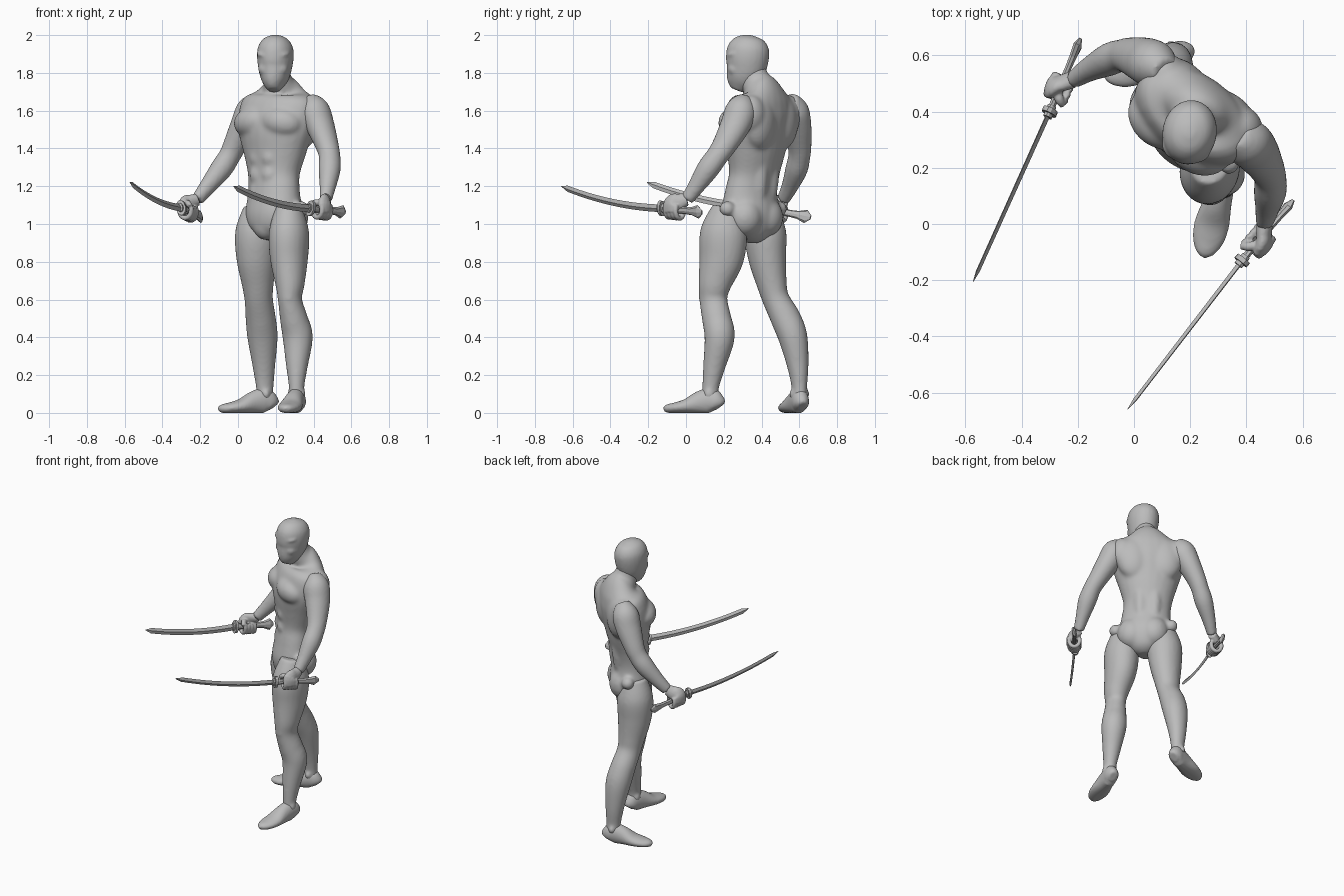
import bpy, bmesh, math
from mathutils import Vector, Matrix

if "Cube" in bpy.data.objects:
    bpy.data.objects.remove(bpy.data.objects["Cube"])

UP = Vector((0, 0, 1))
GREY = bpy.data.materials.new("plain_grey")
GREY.use_nodes = True
GREY.diffuse_color = (0.5, 0.5, 0.5, 1)
GREY.node_tree.nodes["Principled BSDF"].inputs["Base Color"].default_value = (0.5, 0.5, 0.5, 1)


def turn(angle):
    """Horizontal left-hand vector for a body part turned by angle degrees."""
    return Vector((math.cos(math.radians(angle)), math.sin(math.radians(angle)), 0))


def local(centre, angle, u, v, z):
    """Point u to the part's left and v to its front, at height z."""
    left = turn(angle)
    return Vector((centre[0], centre[1], z)) + left * u + turn(angle - 90) * v


def refine(rows, steps):
    """Catmull-Rom interpolation of every column."""
    if steps == 1:
        return rows
    out = []
    for i in range(len(rows) - 1):
        a, b, c, d = rows[max(i - 1, 0)], rows[i], rows[i + 1], rows[min(i + 2, len(rows) - 1)]
        for k in range(steps):
            t = k / steps
            out.append([q + 0.5 * t * (r - p + t * (2 * p - 5 * q + 4 * r - s + t * (3 * (q - r) + s - p)))
                        for p, q, r, s in zip(a, b, c, d)])
    return out + [rows[-1]]


def tube(bm, rows, side=None, n=24, steps=5):
    """Loft ovals; a row is x, y, z, half width, half depth and, without side, an angle."""
    rows = refine([list(r) for r in rows], steps)
    rings = []
    for i, r in enumerate(rows):
        t = (Vector(rows[min(i + 1, len(rows) - 1)][:3]) - Vector(rows[max(i - 1, 0)][:3])).normalized()
        s = side if side else turn(r[5])
        s = (s - t * s.dot(t)).normalized()
        f = t.cross(s)
        rings.append([bm.verts.new(Vector(r[:3]) + s * r[3] * math.cos(j * math.tau / n)
                                   + f * r[4] * math.sin(j * math.tau / n)) for j in range(n)])
    for a, b in zip(rings, rings[1:]):
        for j in range(n):
            bm.faces.new((a[j], a[(j + 1) % n], b[(j + 1) % n], b[j]))
    bm.faces.new(rings[0])
    bm.faces.new(rings[-1])


def blob(bm, centre, radii, angle=0, tilt=0):
    m = (Matrix.Translation(centre) @ Matrix.Rotation(math.radians(angle), 4, "Z")
         @ Matrix.Rotation(math.radians(tilt), 4, "Y") @ Matrix.Diagonal((*radii, 1)))
    bmesh.ops.create_icosphere(bm, subdivisions=3, radius=1, matrix=m)


def finish(bm, name, voxel=0.01, smooth=5):
    bmesh.ops.recalc_face_normals(bm, faces=bm.faces)
    for v in bm.verts:
        v.co.z = max(v.co.z, 0)
    me = bpy.data.meshes.new(name)
    bm.to_mesh(me)
    bm.free()
    ob = bpy.data.objects.new(name, me)
    bpy.context.collection.objects.link(ob)
    me.materials.append(GREY)
    if voxel:
        mod = ob.modifiers.new("merge", "REMESH")
        mod.mode, mod.voxel_size, mod.use_smooth_shade = "VOXEL", voxel, True
        mod = ob.modifiers.new("soften", "SMOOTH")
        mod.factor, mod.iterations = 0.5, smooth


# Torso, twisting from the pelvis up to the shoulders
bm = bmesh.new()
tube(bm, [(.175, .33, .91, .05, .06, -50), (.185, .335, .96, .13, .115, -50),
          (.19, .34, 1.05, .172, .135, -50), (.19, .345, 1.16, .158, .118, -46),
          (.19, .36, 1.26, .153, .115, -42), (.195, .37, 1.38, .185, .135, -38),
          (.2, .375, 1.5, .222, .152, -35), (.215, .39, 1.6, .232, .145, -35),
          (.225, .4, 1.665, .21, .122, -35), (.225, .397, 1.71, .125, .095, -30),
          (.215, .37, 1.75, .078, .08, -20), (.205, .35, 1.82, .064, .072, -12)])
CHEST, WAIST, HIPS = (.2, .38), (.19, .36), (.19, .33)
for s in (-1, 1):
    # broad chest plates, shoulder blades, rear shoulders, spine muscles
    blob(bm, local(CHEST, -35, .09 * s, .075, 1.54), (.12, .092, .085), -35 + 10 * s, 10 * s)
    blob(bm, local(CHEST, -35, .1 * s, -.085, 1.54), (.11, .075, .15), -35)
    blob(bm, local(CHEST, -35, .165 * s, -.075, 1.58), (.085, .075, .105), -35)
    blob(bm, local(WAIST, -40, .045 * s, -.07, 1.3), (.05, .053, .22), -40)
    # abdomen rows
    for z in (1.17, 1.26, 1.35):
        blob(bm, local(WAIST, -41, .04 * s, .09, z), (.045, .034, .05), -41)
    # buttocks, hip joints
    blob(bm, local(HIPS, -50, .07 * s, -.06, 1.035), (.095, .09, .105), -50)
    blob(bm, local(HIPS, -50, .18 * s, -.04, 1.08), (.042, .042, .042))
blob(bm, local(HIPS, -50, 0, .06, .995), (.07, .062, .08), -50)
finish(bm, "torso", .01, 14)

# Masked head
bm = bmesh.new()
tube(bm, [(.19, .27, 1.708, .03, .035, -10), (.19, .283, 1.74, .056, .072, -10),
          (.193, .3, 1.78, .077, .092, -10), (.196, .318, 1.83, .09, .108, -10),
          (.198, .326, 1.89, .097, .115, -10), (.198, .33, 1.94, .091, .108, -10),
          (.198, .333, 1.98, .064, .077, -10), (.198, .335, 2.0, .02, .022, -10)])
HEAD = (.197, .332)
for s in (-1, 1):
    blob(bm, local(HEAD, -10, .038 * s, .071, 1.893), (.055, .04, .018), -10 + 24 * s, -12 * s)
    blob(bm, local(HEAD, -10, .038 * s, .063, 1.82), (.042, .042, .038), -10 + 24 * s)
blob(bm, local(HEAD, -10, 0, .09, 1.835), (.022, .026, .06), -10)
blob(bm, local(HEAD, -10, 0, .08, 1.75), (.035, .03, .028), -10)
finish(bm, "head", .008, 8)

# Legs: hip, thigh, knee, calf, ankle
LEGS = {
    "left": (-14, (.31, .13), [
        (.27, .22, 1.09, .07, .08), (.27, .2, .96, .105, .125), (.27, .188, .82, .1, .12),
        (.275, .152, .68, .077, .088), (.275, .145, .6, .063, .075), (.295, .162, .5, .073, .078),
        (.316, .178, .4, .08, .08), (.312, .15, .25, .058, .06), (.31, .13, .13, .04, .044),
        (.31, .13, .05, .04, .045)]),
    "right": (-72, (.14, .6), [
        (.11, .42, 1.09, .07, .08), (.1, .42, .96, .11, .115), (.098, .43, .82, .1, .108),
        (.105, .455, .68, .079, .085), (.11, .477, .6, .071, .076), (.12, .528, .5, .08, .08),
        (.13, .566, .4, .077, .081), (.137, .592, .25, .057, .061), (.142, .6, .13, .04, .047),
        (.145, .6, .05, .04, .045)]),
}
for name, (angle, ankle, rows) in LEGS.items():
    bm = bmesh.new()
    tube(bm, rows, turn(angle))
    knee = rows[4]
    blob(bm, local(knee, angle, 0, .048, .615), (.042, .03, .055), angle)
    for s in (-1, 1):
        blob(bm, local(ankle, angle, .028 * s, 0, .1), (.022, .028, .03))
    finish(bm, name + "_leg", .01, 8)
    # shoe, heel to toe: distance forward, half width, half height
    bm = bmesh.new()
    tube(bm, [(*local(ankle, angle, 0, v, h * .92), w, h) for v, w, h in
              ((-.05, .025, .035), (-.036, .042, .052), (0, .047, .069), (.06, .052, .06),
               (.13, .062, .039), (.19, .057, .029), (.235, .036, .023), (.252, .012, .013))], turn(angle))
    finish(bm, name + "_foot", .008, 3)

# Arms: shoulder, upper arm, elbow, forearm, wrist
ARMS = {
    "left": [(.36, .32, 1.65, .055, .05), (.4, .293, 1.6, .084, .084), (.435, .26, 1.52, .074, .082),
             (.47, .205, 1.42, .061, .067), (.485, .165, 1.36, .056, .06), (.485, .115, 1.29, .058, .06),
             (.475, .055, 1.2, .043, .046), (.465, .005, 1.13, .032, .036)],
    "right": [(.115, .54, 1.655, .055, .05), (.075, .565, 1.6, .084, .084), (.035, .585, 1.52, .074, .082),
              (-.015, .6, 1.42, .061, .067), (-.045, .6, 1.36, .056, .06), (-.09, .585, 1.29, .058, .06),
              (-.16, .55, 1.2, .043, .046), (-.215, .515, 1.13, .032, .036)],
}
# Sword points: tip, guard, pommel
SWORDS = {
    "left": ((-.023, -.66, 1.2), (.385, -.13, 1.083), (.567, .085, 1.062)),
    "right": ((-.573, -.206, 1.22), (-.3, .4, 1.085), (-.19, .66, 1.035)),
}
for name, rows in ARMS.items():
    bm = bmesh.new()
    tube(bm, rows, turn(-35))
    finish(bm, name + "_arm")

    sign = 1 if name == "left" else -1
    tip, guard, pommel = (Vector(p) for p in SWORDS[name])
    along = (guard - pommel).normalized()
    out = along.cross(UP).normalized() * -sign
    grip = guard.lerp(pommel, .32)

    # hand closed round the grip
    bm = bmesh.new()
    wrist = Vector(rows[-1][:3])
    palm = grip + out * .024 + UP * .03
    tube(bm, [(*wrist, .03, .034), (*wrist.lerp(palm, .5), .027, .044),
              (*palm, .027, .05), (*(grip + out * .034 - UP * .015), .016, .044)], out, 16)
    for k in range(4):
        base = grip + along * (k - 1.5) * .024
        arc = [math.radians(a) for a in (40, 0, -45, -90, -135, -180, -215)]
        tube(bm, [(*(base + out * .034 * math.cos(a) + UP * .044 * math.sin(a)), .0135, .0135)
                  for a in arc], along, 10, 3)
    tube(bm, [(*(palm - out * .01), .018, .018), (*(grip - out * .012 + UP * .036 + along * .035), .017, .017),
              (*(grip - out * .034 + UP * .016 + along * .052), .013, .013)], along, 10)
    finish(bm, name + "_hand", .005, 3)

    # sword leaning outwards: curved flat blade with a slanted tip
    lean = out * math.cos(.25) - UP * math.sin(.25)
    bm = bmesh.new()
    blade = []
    for i in range(17):
        t = i / 16
        p = guard.lerp(tip, t) - UP * .1 * t * (1 - t)
        w = .021 - .004 * t if i < 16 else .002
        blade.append((*p, w * .4, w))
    tube(bm, blade, lean, 4, 1)
    finish(bm, name + "_sword_blade", 0)

    # oval guard with collar
    bm = bmesh.new()
    for half, w, h in ((.009, .027, .042), (.022, .016, .024)):
        tube(bm, [(*(guard - along * half), w, h), (*(guard + along * half), w, h)], lean, 12, 1)
    finish(bm, name + "_sword_guard", 0)

    # handle flaring to a pointed pommel
    bm = bmesh.new()
    tube(bm, [(*guard.lerp(pommel, t), w, h) for t, w, h in
              ((0, .013, .02), (.3, .012, .018), (.6, .012, .019), (.74, .013, .022),
               (.9, .015, .037), (1, .005, .012))], lean, 8, 1)
    finish(bm, name + "_sword_handle", 0)
